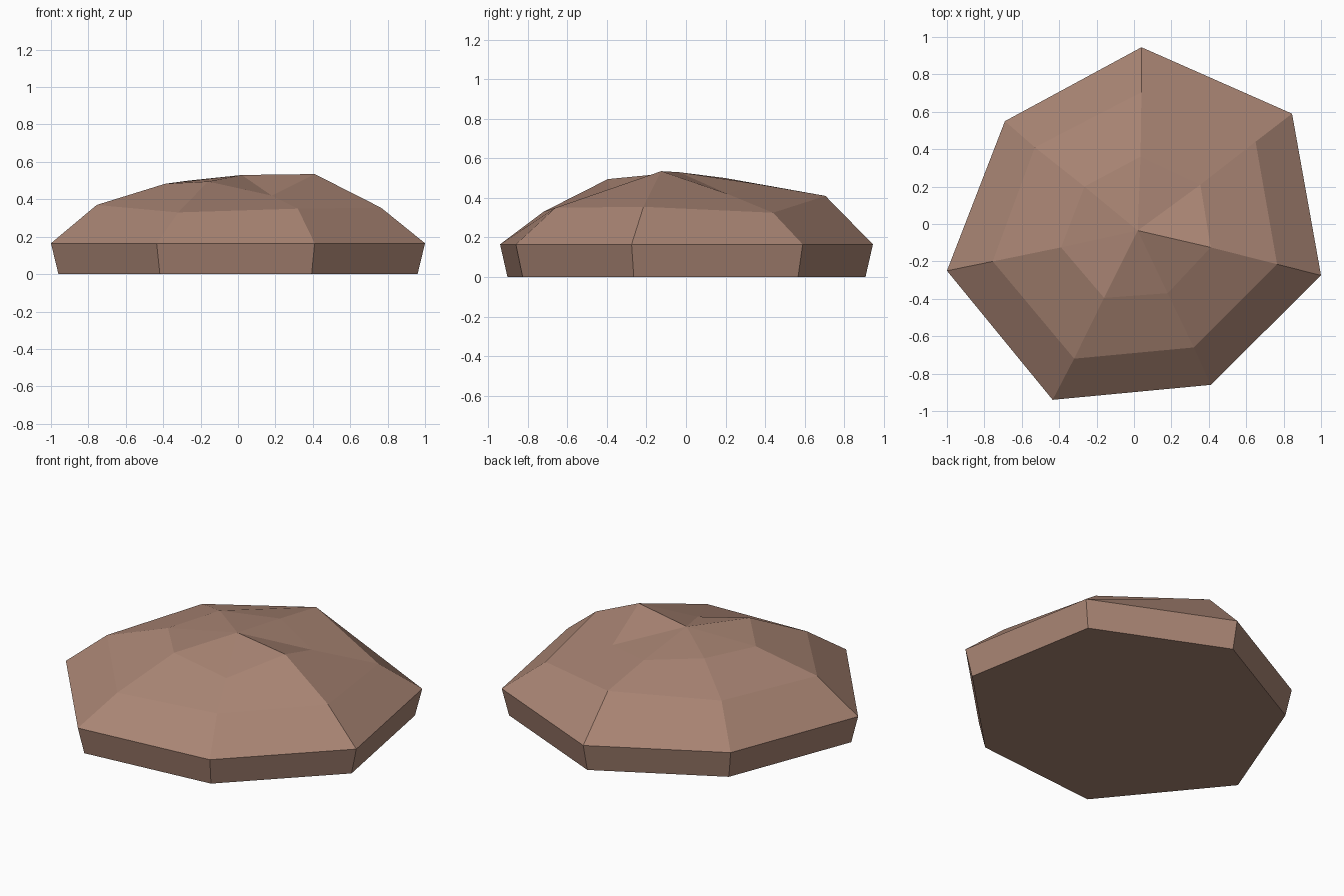
import bpy, bmesh

if "Cube" in bpy.data.objects:
    bpy.data.objects.remove(bpy.data.objects["Cube"])

# Uneven heptagonal rings of the boulder, counter-clockwise from front left
rim = [(-0.435, -0.94), (0.41, -0.86), (1.0, -0.275), (0.845, 0.59),
       (0.04, 0.945), (-0.69, 0.55), (-1.0, -0.25)]
shoulder = [(-0.32, -0.72, 0.33), (0.32, -0.66, 0.35), (0.765, -0.215, 0.355),
            (0.65, 0.44, 0.325), (0.04, 0.705, 0.41), (-0.53, 0.41, 0.39),
            (-0.755, -0.2, 0.37)]
crown = [(-0.16, -0.395, 0.495), (0.18, -0.37, 0.42), (0.41, -0.125, 0.535),
         (0.355, 0.21, 0.42), (0.035, 0.36, 0.47), (-0.265, 0.2, 0.5),
         (-0.39, -0.125, 0.483)]
rings = [[(x * 0.96, y * 0.96, 0) for x, y in rim],
         [(x, y, 0.165) for x, y in rim], shoulder, crown]

bm = bmesh.new()
loops = [[bm.verts.new(p) for p in ring] for ring in rings]
n = len(rim)

# Flat underside
bm.faces.new(loops[0][::-1])

# Side band, sloping shoulder and upper facets
for low, high in zip(loops, loops[1:]):
    for i in range(n):
        j = (i + 1) % n
        bm.faces.new((low[i], low[j], high[j], high[i]))

# Peak fan
peak = bm.verts.new((0.02, -0.035, 0.53))
for i in range(n):
    bm.faces.new((loops[-1][i], loops[-1][(i + 1) % n], peak))

mesh = bpy.data.meshes.new("boulder")
bm.to_mesh(mesh)
bm.free()

stone = bpy.data.materials.new("brown stone")
stone.diffuse_color = (0.40, 0.235, 0.175, 1)
stone.use_nodes = True
stone.node_tree.nodes["Principled BSDF"].inputs["Base Color"].default_value = stone.diffuse_color
mesh.materials.append(stone)
bpy.context.collection.objects.link(bpy.data.objects.new("boulder", mesh))
